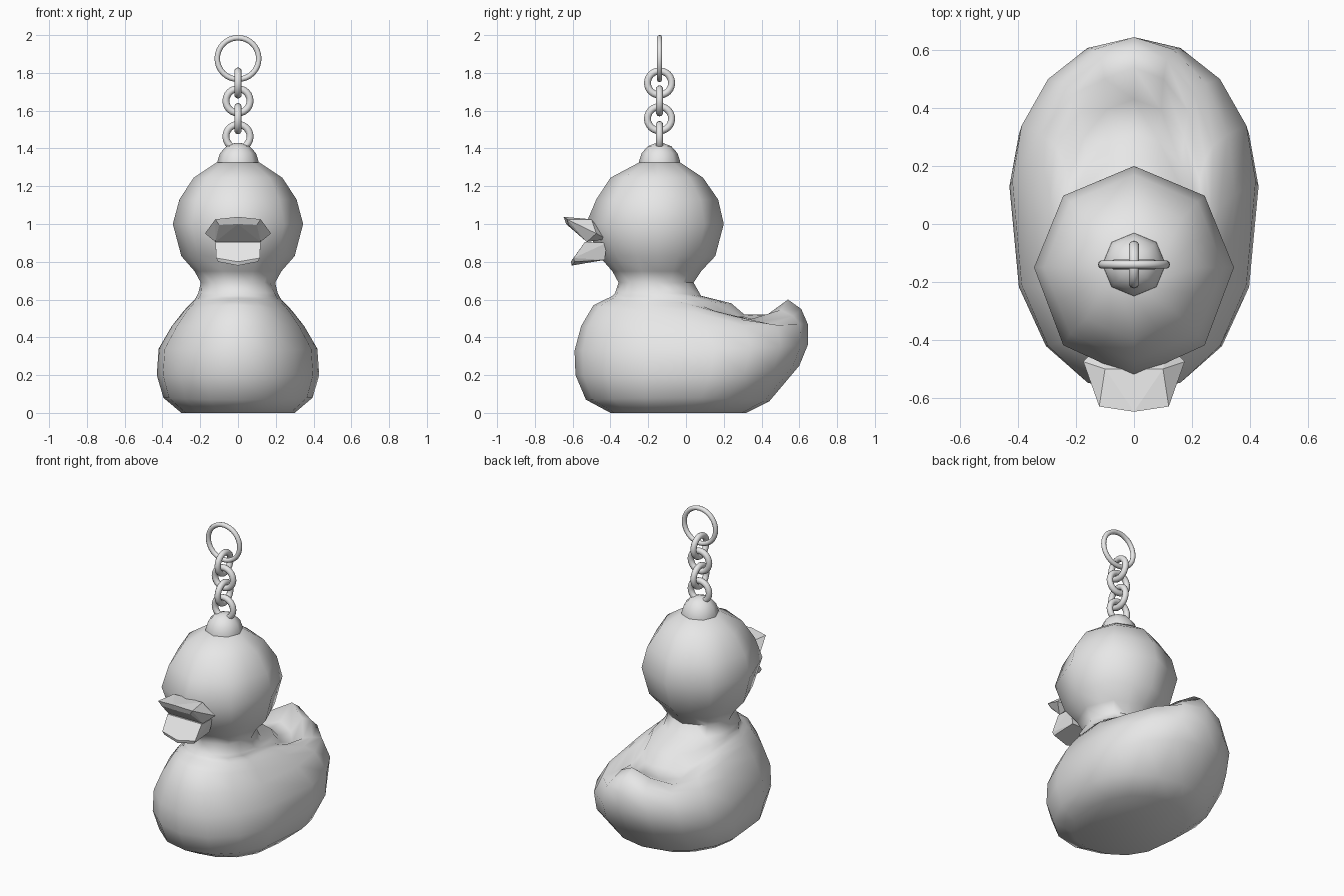
import bpy, bmesh, math
from mathutils import Matrix

if "Cube" in bpy.data.objects:
    bpy.data.objects.remove(bpy.data.objects["Cube"], do_unlink=True)

grey = bpy.data.materials.new("plain_grey")
grey.use_nodes = True
grey.diffuse_color = (0.8, 0.8, 0.8, 1)
grey.node_tree.nodes["Principled BSDF"].inputs["Base Color"].default_value = (0.8, 0.8, 0.8, 1)

AXIS_Y = -0.14  # head and chain centre line


def finish(name, bm, smooth_angle=None):
    bmesh.ops.recalc_face_normals(bm, faces=bm.faces)
    mesh = bpy.data.meshes.new(name)
    bm.to_mesh(mesh)
    bm.free()
    obj = bpy.data.objects.new(name, mesh)
    bpy.context.collection.objects.link(obj)
    mesh.materials.append(grey)
    if smooth_angle:
        bpy.ops.object.select_all(action='DESELECT')
        obj.select_set(True)
        bpy.context.view_layer.objects.active = obj
        bpy.ops.object.shade_smooth_by_angle(angle=math.radians(smooth_angle))
    return obj


def loft(bm, rings):
    """Skin a list of equal closed rings and cap both ends."""
    loops = [[bm.verts.new(p) for p in ring] for ring in rings]
    n = len(loops[0])
    for a, b in zip(loops, loops[1:]):
        for i in range(n):
            j = (i + 1) % n
            bm.faces.new((a[i], a[j], b[j], b[i]))
    bm.faces.new(loops[0])
    bm.faces.new(loops[-1])


def body_ring(hx, ys, zs, yf, zf, yb, zb, dip=0.0):
    """16-sided ring through a side, a front and a back point; dip hollows the rear flanks."""
    pts = []
    for i in range(16):
        a = math.tau * i / 16
        c = math.cos(a)
        if c >= 0:
            y = ys + c * (yb - ys)
            z = zs + c * c * (zb - zs) - dip * math.sin(2 * a) ** 2
        else:
            y = ys + (-c) ** 0.75 * (yf - ys)
            z = zs + c * c * (zf - zs)
        pts.append((hx * math.sin(a), y, z))
    return pts


def head_ring(hx, z, yf, yb):
    """Octagon with split edges, so it joins the 16-sided body rings."""
    cy = -0.15
    corners = []
    for i in range(8):
        c, s = math.cos(math.tau * i / 8), math.sin(math.tau * i / 8)
        corners.append((hx * s, cy + abs(c) * ((yb if c > 0 else yf) - cy), z))
    pts = []
    for i, p in enumerate(corners):
        q = corners[(i + 1) % 8]
        pts += [p, tuple((u + v) / 2 for u, v in zip(p, q))]
    return pts


# Body with raised tail, neck and head as one skin
BODY = [
    (.30, -.02, 0, -.40, 0, .32, 0),
    (.395, .08, .08, -.53, .07, .44, .06),
    (.43, .13, .20, -.585, .20, .60, .25),
    (.42, .15, .34, -.59, .33, .645, .36),
    (.35, .10, .46, -.555, .46, .645, .47),
    (.295, .06, .53, -.49, .57, .61, .55, .07),
    (.265, .02, .565, -.45, .59, .54, .60, .10),
    (.245, -.02, .585, -.42, .605, .43, .52, .07),
    (.23, -.06, .60, -.40, .612, .31, .52, .04),
    (.22, -.10, .615, -.39, .62, .24, .58, .01),
    (.21, -.14, .635, -.375, .635, .08, .62),
]
HEAD = [
    (.197, .69, -.357, .04),
    (.23, .75, -.39, .08),
    (.30, .83, -.46, .155),
    (.345, 1.00, -.53, .20),
    (.31, 1.13, -.475, .17),
    (.235, 1.245, -.40, .09),
    (.115, 1.325, -.25, -.03),
]
bm = bmesh.new()
loft(bm, [body_ring(*r) for r in BODY] + [head_ring(*r) for r in HEAD])
finish("body_and_head", bm, 60)


# Beak halves: mirrored points wrapped in a convex hull
def beak_half(name, half):
    bm = bmesh.new()
    for x, y, z in half:
        for sx in ((1, -1) if x else (1,)):
            bm.verts.new((sx * x, y, z))
    res = bmesh.ops.convex_hull(bm, input=bm.verts)
    bmesh.ops.delete(bm, geom=[v for v in res["geom_interior"] if isinstance(v, bmesh.types.BMVert)],
                     context='VERTS')
    bmesh.ops.dissolve_limit(bm, angle_limit=math.radians(3), verts=bm.verts, edges=bm.edges)
    finish(name, bm)


beak_half("upper_beak", [(.12, -.63, 1.025), (0, -.648, 1.038), (.10, -.622, .995), (0, -.635, 1.0),
                         (.175, -.475, .95), (.10, -.50, 1.025), (.12, -.525, .905), (.12, -.42, .92)])
beak_half("lower_beak", [(.115, -.595, .82), (0, -.61, .80), (.105, -.59, .80), (0, -.605, .78),
                         (.12, -.535, .905), (.12, -.42, .90), (.10, -.43, .81)])

# Domed cap on the head
bm = bmesh.new()
loft(bm, [[(r * math.sin(math.tau * i / 8), AXIS_Y + r * math.cos(math.tau * i / 8), z) for i in range(8)]
          for r, z in ((.112, 1.30), (.108, 1.335), (.095, 1.375), (.062, 1.412), (.02, 1.428))])
finish("chain_cap", bm, 60)


# Chain links and key ring
def link(name, z, major, minor, along_x, seg=24, sides=10):
    bm = bmesh.new()
    grid = []
    for i in range(seg):
        a = math.tau * i / seg
        row = []
        for k in range(sides):
            b = math.tau * k / sides
            r = major + minor * math.cos(b)
            row.append(bm.verts.new((r * math.cos(a), minor * math.sin(b), r * math.sin(a))))
        grid.append(row)
    for i in range(seg):
        p, q = grid[i], grid[(i + 1) % seg]
        for k in range(sides):
            m = (k + 1) % sides
            bm.faces.new((p[k], p[m], q[m], q[k]))
    if not along_x:
        bmesh.ops.rotate(bm, verts=bm.verts, matrix=Matrix.Rotation(math.pi / 2, 3, 'Z'))
    bmesh.ops.translate(bm, verts=bm.verts, vec=(0, AXIS_Y, z))
    finish(name, bm, 60)


for i in range(4):
    link(f"chain_link_{i + 1}", 1.463 + 0.0945 * i, .064, .0185, i % 2 == 0)
link("key_ring", 1.876, .110, .0145, True, seg=32)
